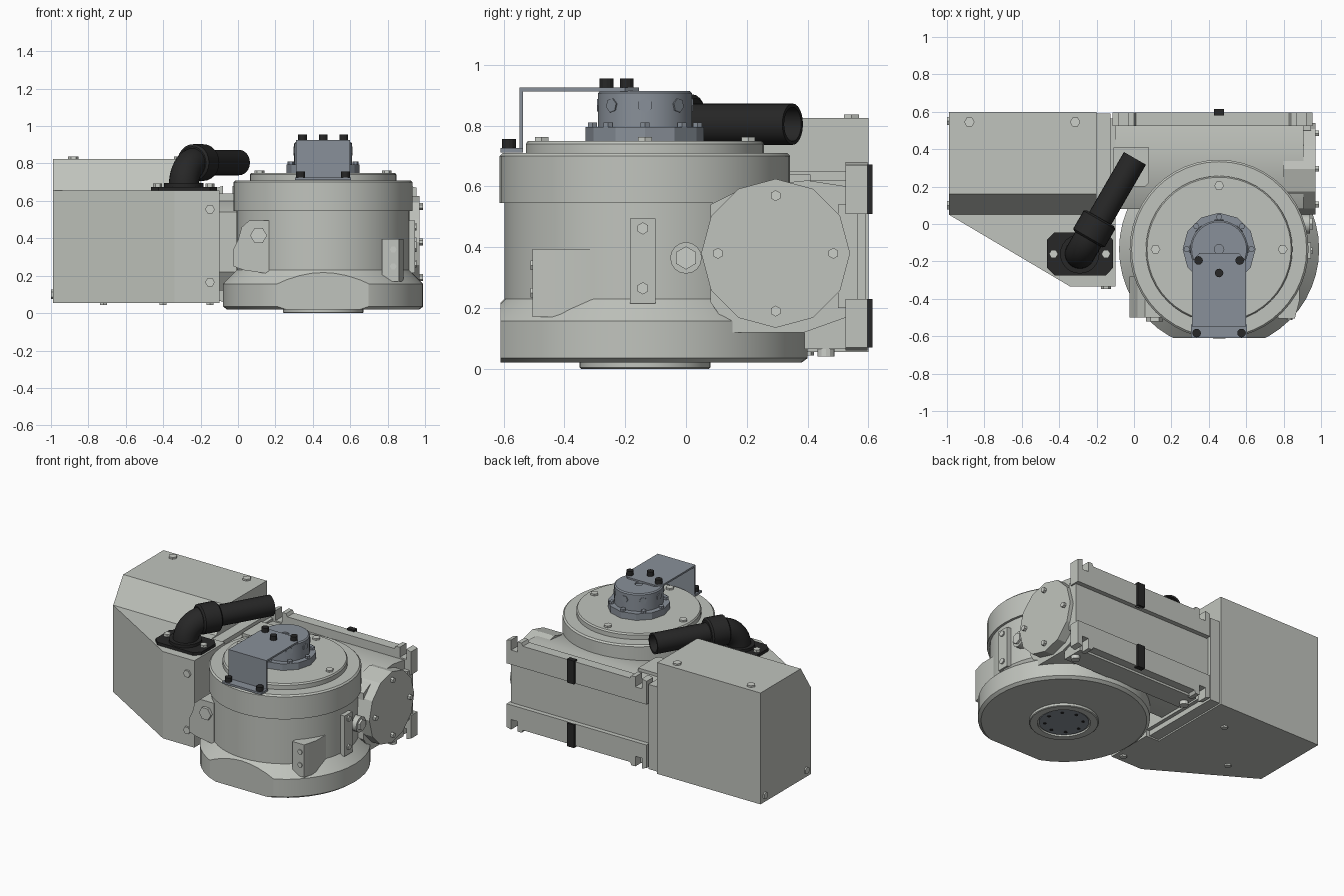
import bpy, bmesh, math
from mathutils import Vector

if "Cube" in bpy.data.objects:
    bpy.data.objects.remove(bpy.data.objects["Cube"])


def material(name, rgb):
    m = bpy.data.materials.new(name)
    m.diffuse_color = (*rgb, 1)
    m.use_nodes = True
    m.node_tree.nodes["Principled BSDF"].inputs["Base Color"].default_value = m.diffuse_color
    return m


GREY = material("light_grey_paint", (0.53, 0.55, 0.51))
STEEL = material("bolt_grey", (0.60, 0.62, 0.58))
BLUE = material("blue_grey_metal", (0.25, 0.28, 0.32))
BLACK = material("black_plastic", (0.02, 0.02, 0.02))
X, Y, Z = Vector((1, 0, 0)), Vector((0, 1, 0)), Vector((0, 0, 1))
CX, CY = 0.455, -0.135          # drum axis


def finish(name, bm, mat):
    bmesh.ops.remove_doubles(bm, verts=bm.verts, dist=1e-5)
    bmesh.ops.recalc_face_normals(bm, faces=bm.faces)
    me = bpy.data.meshes.new(name)
    bm.to_mesh(me)
    bm.free()
    me.materials.append(mat)
    ob = bpy.data.objects.new(name, me)
    bpy.context.collection.objects.link(ob)
    bpy.ops.object.select_all(action='DESELECT')
    ob.select_set(True)
    bpy.context.view_layer.objects.active = ob
    bpy.ops.object.shade_smooth_by_angle(angle=math.radians(25))
    return ob


def sweep(name, rings, mat, n=48, clip_y=None):
    """Skin circular rings given as (centre, direction, radius)."""
    bm = bmesh.new()
    loops = []
    for c, d, r in rings:
        q = Z.rotation_difference(Vector(d))
        loops.append([bm.verts.new(Vector(c) + q @ Vector(
            (r * math.cos(2 * math.pi * i / n), r * math.sin(2 * math.pi * i / n), 0)))
            for i in range(n)])
    for a, b in zip(loops, loops[1:]):
        for i in range(n):
            j = (i + 1) % n
            bm.faces.new((a[i], a[j], b[j], b[i]))
    bm.faces.new(loops[0])
    bm.faces.new(loops[-1])
    if clip_y is not None:
        cut = bmesh.ops.bisect_plane(bm, geom=bm.verts[:] + bm.edges[:] + bm.faces[:],
                                     plane_co=(0, clip_y, 0), plane_no=(0, -1, 0),
                                     clear_outer=True)
        edges = [e for e in cut['geom_cut'] if isinstance(e, bmesh.types.BMEdge)]
        bmesh.ops.holes_fill(bm, edges=edges)
    return finish(name, bm, mat)


def lathe(name, profile, mat, n=48, clip_y=None):
    return sweep(name, [((CX, CY, z), Z, r) for r, z in profile], mat, n, clip_y)


def rod(name, base, d, r, length, mat, n=6):
    base = Vector(base)
    return sweep(name, [(base, d, r), (base + d * length, d, r)], mat, n)


def prism(name, pts, axis, lo, hi, mat):
    """Extrude a 2D outline along axis 0, 1 or 2."""
    bm = bmesh.new()
    ends = []
    for t in (lo, hi):
        ring = []
        for p in pts:
            co = list(p)
            co.insert(axis, t)
            ring.append(bm.verts.new(co))
        bm.faces.new(ring)
        ends.append(ring)
    for i in range(len(pts)):
        j = (i + 1) % len(pts)
        bm.faces.new((ends[0][i], ends[0][j], ends[1][j], ends[1][i]))
    return finish(name, bm, mat)


def box(name, x, y, z, mat):
    return prism(name, [(x[0], y[0]), (x[1], y[0]), (x[1], y[1]), (x[0], y[1])], 2, *z, mat)


# Drum: base flange with flat front, barrel and rim
lathe("base_flange", [(0.515, 0.02), (0.535, 0.035), (0.535, 0.157), (0.455, 0.237)],
      GREY, clip_y=-0.61)
lathe("barrel", [(0.462, 0.15), (0.462, 0.56)], GREY)
lathe("drum_rim", [(0.478, 0.545), (0.478, 0.70), (0.468, 0.71)], GREY)
lathe("top_cap", [(0.392, 0.70), (0.392, 0.74), (0.385, 0.75)], GREY)
lathe("output_disc", [(0.215, 0.03), (0.215, 0.004), (0.21, 0), (0.165, 0), (0.165, 0.012)], GREY)
lathe("output_centre", [(0.155, 0.02), (0.155, 0.006)], BLUE)
for i in range(8):
    a = i * math.pi / 4
    rod("output_screw", (CX + 0.12 * math.cos(a), CY + 0.12 * math.sin(a), 0.007),
        -Z, 0.012, 0.004, BLACK)
for i in range(4):
    a = i * math.pi / 2
    rod("cap_bolt", (CX + 0.34 * math.cos(a), CY + 0.34 * math.sin(a), 0.745), Z, 0.026, 0.017, STEEL)

# Top hub
lathe("hub_flange", [(0.195, 0.745), (0.195, 0.795)], BLUE, 12)
lathe("hub", [(0.155, 0.79), (0.155, 0.907), (0.147, 0.914), (0.025, 0.914), (0.025, 0.905)], BLUE, 32)
for i in range(8):
    a = i * math.pi / 4
    d = Vector((math.cos(a), math.sin(a), 0))
    p = Vector((CX, CY, 0))
    rod("hub_side_screw", p + d * 0.14 + Z * 0.867, d, 0.024, 0.018, BLUE)
    rod("hub_flange_bolt", p + d * 0.173 + Z * 0.795, Z, 0.017, 0.015, BLUE)

# Bent sensor bracket and its bolts
box("bracket_top", (0.31, 0.60), (-0.548, -0.30), (0.913, 0.925), BLUE)
prism("bracket_tongue", [(0.31, -0.31), (0.60, -0.31), (0.60, -0.2), (0.56, -0.155),
                         (0.35, -0.155), (0.31, -0.2)], 2, 0.913, 0.925, BLUE)
box("bracket_upright", (0.31, 0.60), (-0.548, -0.536), (0.715, 0.925), BLUE)
box("bracket_foot", (0.305, 0.605), (-0.61, -0.536), (0.712, 0.726), BLUE)
for x, y, z in ((0.335, -0.583, 0.726), (0.575, -0.583, 0.726), (0.345, -0.195, 0.925),
                (0.565, -0.195, 0.925), (0.455, -0.262, 0.925)):
    rod("bracket_bolt", (x, y, z), Z, 0.023, 0.03, BLACK, 12)

# Worm housing behind the drum
prism("worm_housing", [(0.08, 0.22), (0.15, 0.12), (0.39, 0.12), (0.53, 0.17), (0.53, 0.60),
                       (0.40, 0.62), (0.20, 0.60), (0.08, 0.54)], 0, -0.10, 0.905, GREY)
rod("end_cap", (0.80, 0.295, 0.38), X, 0.245, 0.17, GREY, 12)
for i in range(4):
    a = i * math.pi / 2
    rod("end_cap_bolt", (0.965, 0.295 + 0.19 * math.cos(a), 0.38 + 0.19 * math.sin(a)),
        X, 0.018, 0.024, STEEL)
prism("housing_corner_boss", [(-0.11, 0.2), (0.06, 0.2), (0.08, 0.22), (0.08, 0.41), (-0.11, 0.41)],
      2, 0.25, 0.64, GREY)

# Rear mounting panel, slotted rails and black clamps
RX = 0.42
box("rear_panel", (-0.11, 0.945), (0.50, 0.565), (0.20, 0.54), GREY)
half = [(0.535, 0.51), (0.535, 0.67), (0.50, 0.68), (0.50, 0.61), (0.45, 0.61), (0.45, 0.68),
        (0.42, 0.68), (0.41, 0.66)]
rail = [(RX + x, z) for x, z in half] + [(RX - x, z) for x, z in reversed(half)]
for label, flip in (("upper", False), ("lower", True)):
    pts = [(x, 0.74 - z if flip else z) for x, z in rail]
    prism(label + "_rail", pts, 1, 0.525, 0.597, GREY)
    z = (0.07, 0.23) if flip else (0.51, 0.672)
    box(label + "_clamp", (0.428, 0.482), (0.58, 0.614), z, BLACK)
box("lower_rail_foot", (-0.05, 0.89), (0.39, 0.54), (0.065, 0.18), GREY)
for x in (-0.02, 0.86):
    rod("foot_bolt", (x, 0.46, 0.07), -Z, 0.028, 0.03, STEEL, 12)

# Lugs, side plate and plug on the barrel
prism("left_lug", [(-0.025, 0.25), (0.03, 0.23), (0.165, 0.21), (0.165, 0.495), (0.06, 0.495),
                   (0.02, 0.46), (0.0, 0.39), (-0.025, 0.34)], 1, -0.50, -0.28, GREY)
rod("left_lug_bolt", (0.11, -0.49, 0.415), -Y, 0.045, 0.03, STEEL)
prism("right_lug", [(0.77, -0.505), (0.86, -0.505), (0.885, -0.41), (0.885, -0.3), (0.77, -0.3)],
      2, 0.17, 0.395, GREY)
for z in (0.25, 0.34):
    rod("right_lug_bolt", (0.83, -0.50, z), -Y, 0.018, 0.012, STEEL)
box("side_plate", (0.86, 0.945), (-0.185, -0.10), (0.215, 0.495), GREY)
for z in (0.265, 0.462):
    rod("side_plate_bolt", (0.94, -0.142, z), X, 0.02, 0.015, STEEL)
rod("plug_boss", (0.82, 0.0, 0.365), X, 0.052, 0.12, GREY, 16)
rod("plug", (0.93, 0.0, 0.365), X, 0.038, 0.025, STEEL)

# Motor cover: lower body, raised rear part, adapter
prism("cover_lower", [(-0.99, 0.6), (-0.99, 0.05), (-0.34, -0.335), (-0.10, -0.335),
                      (-0.10, 0.0), (-0.2, 0.0), (-0.2, 0.6)], 2, 0.055, 0.655, GREY)
prism("cover_upper", [(0.6, 0.65), (0.6, 0.825), (0.16, 0.825), (0.05, 0.655), (0.05, 0.65)],
      0, -0.99, -0.2, GREY)
box("cover_adapter", (-0.21, -0.125), (-0.05, 0.59), (0.065, 0.65), GREY)
box("adapter_flange", (-0.13, -0.10), (-0.05, 0.565), (0.10, 0.62), GREY)
for x in (-0.88, -0.315):
    rod("cover_top_bolt", (x, 0.545, 0.82), Z, 0.028, 0.017, STEEL)
for z in (0.165, 0.555):
    rod("cover_front_bolt", (-0.15, -0.33, z), -Y, 0.026, 0.018, STEEL)
for y in (0.10, 0.55):
    rod("cover_end_bolt", (-0.985, y, 0.10), -X, 0.025, 0.014, STEEL)
for x, y in ((-0.15, -0.28), (-0.72, 0.05), (-0.4, 0.4)):
    rod("cover_bottom_bolt", (x, y, 0.06), -Z, 0.022, 0.016, STEEL)

# Black cable elbow on its flange
prism("cable_flange", [(-0.465, -0.235), (-0.425, -0.275), (-0.15, -0.275), (-0.113, -0.235),
                       (-0.113, -0.085), (-0.15, -0.045), (-0.425, -0.045), (-0.465, -0.085)],
      2, 0.65, 0.675, BLACK)
for x in (-0.43, -0.15):
    rod("cable_flange_bolt", (x, -0.16, 0.67), Z, 0.024, 0.022, STEEL)
start = Vector((-0.29, -0.16, 0.68))
h = Vector((0.5, 0.866, 0))
R = 0.125
rod("elbow_base", start - Z * 0.01, Z, 0.105, 0.025, BLACK, 24)
arc = []
for i in range(9):
    a = i * math.pi / 16
    arc.append((start + h * R * (1 - math.cos(a)) + Z * R * math.sin(a),
                h * math.sin(a) + Z * math.cos(a), 0.08))
sweep("cable_elbow", arc, BLACK, 24)
top = start + Z * R
sweep("cable_collar", [(top + h * t, h, r) for t, r in
                       ((0.09, 0.085), (0.10, 0.098), (0.21, 0.098), (0.22, 0.085))], BLACK, 24)
sweep("cable_conduit", [(top + h * t, h, r) for t, r in
                        ((0.18, 0.068), (0.59, 0.068), (0.59, 0.056), (0.45, 0.056))], BLACK, 24)
